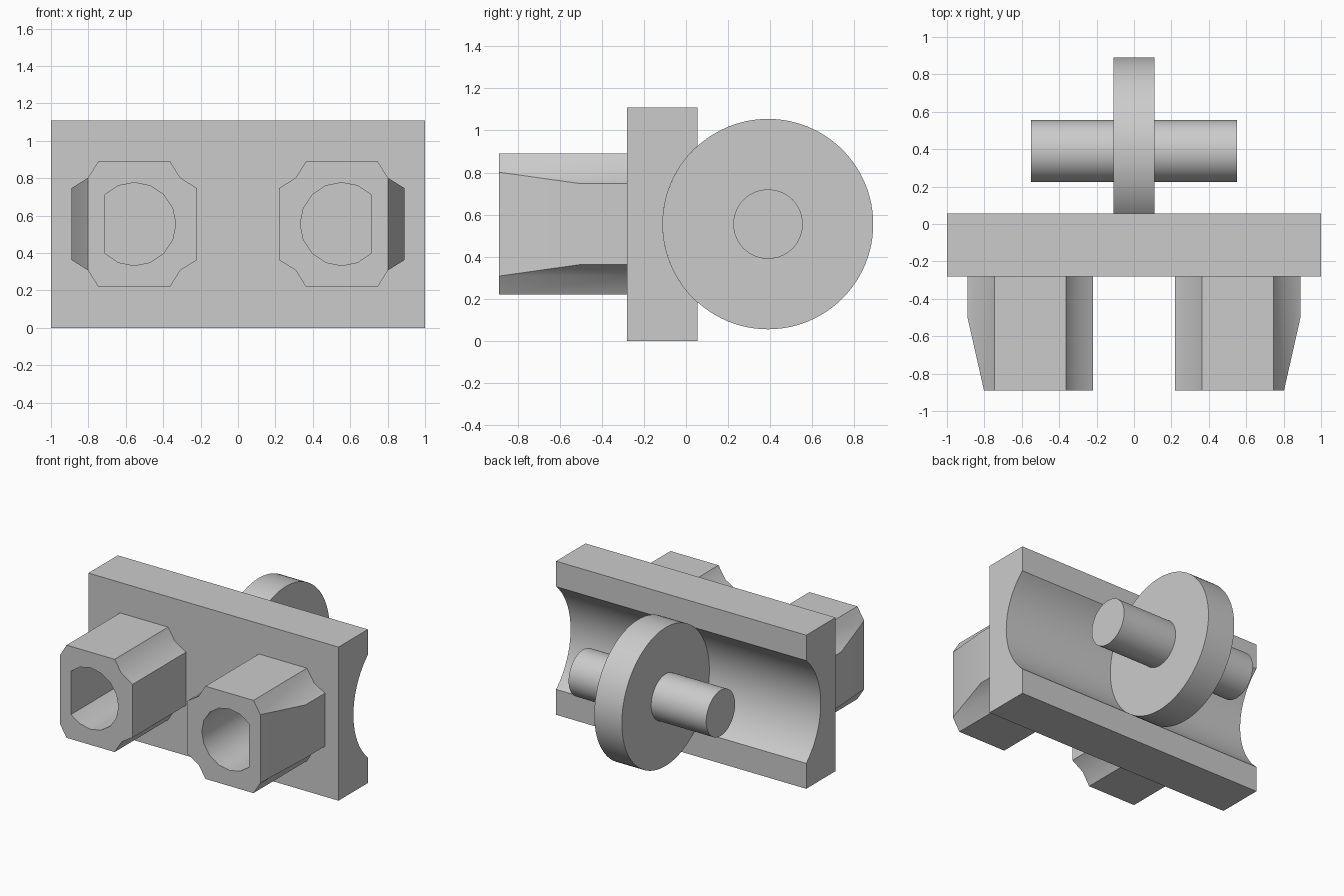
import bpy
import bmesh
from math import sin, cos, pi, asin, radians
from mathutils import Vector

cube = bpy.data.objects.get("Cube")
if cube:
    bpy.data.objects.remove(cube, do_unlink=True)

grey = bpy.data.materials.new("light_grey")
grey.use_nodes = True
GREY = (0.6, 0.6, 0.6, 1)
grey.diffuse_color = GREY
grey.node_tree.nodes["Principled BSDF"].inputs["Base Color"].default_value = GREY

MID_Z = 0.555      # height of every axis
WHEEL_Y = 0.39
WHEEL_R = 0.5
PLATE_FRONT, PLATE_BACK = -0.28, 0.055
PEG_FRONT = -0.89
PEG_X = 0.555


def prism(name, profile, axis, start, end, taper=None):
    """Extrude a closed profile along x (profile in y, z) or y (profile in x, z)."""
    bm = bmesh.new()
    if axis == "x":
        pts, move = [(start, u, v) for u, v in profile], Vector((end - start, 0, 0))
    else:
        pts, move = [(u, start, v) for u, v in profile], Vector((0, end - start, 0))
    face = bm.faces.new([bm.verts.new(p) for p in pts])
    new = bmesh.ops.extrude_face_region(bm, geom=[face], use_keep_orig=True)["geom"]
    bmesh.ops.translate(bm, vec=move, verts=[g for g in new if isinstance(g, bmesh.types.BMVert)])
    if taper:
        point, normal = taper
        bmesh.ops.bisect_plane(bm, geom=bm.verts[:] + bm.edges[:] + bm.faces[:], dist=0.0005,
                               plane_co=point, plane_no=normal, clear_outer=True)
        bmesh.ops.holes_fill(bm, edges=[e for e in bm.edges if e.is_boundary], sides=0)
    bmesh.ops.recalc_face_normals(bm, faces=bm.faces)
    mesh = bpy.data.meshes.new(name)
    bm.to_mesh(mesh)
    bm.free()
    mesh.materials.append(grey)
    obj = bpy.data.objects.new(name, mesh)
    bpy.context.collection.objects.link(obj)
    return obj


def activate(obj):
    bpy.ops.object.select_all(action="DESELECT")
    obj.select_set(True)
    bpy.context.view_layer.objects.active = obj


def finish(obj):
    activate(obj)
    bpy.ops.object.shade_smooth_by_angle(angle=radians(30))


def circle(u, v, r, n):
    return [(u + r * cos(2 * pi * i / n), v + r * sin(2 * pi * i / n)) for i in range(n)]


# Plate with a round channel along its back
half = asin((WHEEL_R ** 2 - (WHEEL_Y - PLATE_BACK) ** 2) ** 0.5 / WHEEL_R)
channel = []
for i in range(33):
    a = -half + 2 * half * i / 32
    channel.append((WHEEL_Y - WHEEL_R * cos(a), MID_Z + WHEEL_R * sin(a)))
plate = [(PLATE_FRONT, 2 * MID_Z), (PLATE_FRONT, 0), (PLATE_BACK, 0)] + channel + [(PLATE_BACK, 2 * MID_Z)]
finish(prism("back_plate", plate, "x", -1, 1))

# Wheel and axle
finish(prism("wheel", circle(WHEEL_Y, MID_Z, WHEEL_R, 96), "x", -0.11, 0.11))
finish(prism("axle", circle(WHEEL_Y, MID_Z, 0.165, 64), "x", -0.55, 0.55))

# Hollow pegs: square with scooped corners, outer side tapering to the front
corner = [(0.335, 0.192), (0.247, 0.247), (0.192, 0.335)]
for side, name in ((1, "left_peg"), (-1, "right_peg")):
    outline = []
    for su, sv in ((1, 1), (-1, 1), (-1, -1), (1, -1)):
        pts = corner if su * sv > 0 else corner[::-1]
        outline += [(side * (PEG_X + su * u), MID_Z + sv * v) for u, v in pts]
    slope = Vector((side * 0.39, -0.088, 0)).normalized()
    peg = prism(name, outline, "y", PEG_FRONT, PLATE_FRONT,
                taper=(Vector((side * (PEG_X + 0.247), PEG_FRONT, 0)), slope))
    # Round bore with one flat on the outer side
    bore = [(side * (PEG_X + 0.222 * cos(a)), MID_Z + 0.222 * sin(a))
            for a in (pi / 8 * i for i in range(2, 15))]
    cutter = prism("bore_cutter", bore, "y", PEG_FRONT - 0.1, PLATE_FRONT + 0.1)
    cutter.hide_render = True
    cut = peg.modifiers.new("bore", "BOOLEAN")
    cut.operation, cut.solver, cut.object = "DIFFERENCE", "EXACT", cutter
    activate(peg)
    bpy.ops.object.modifier_apply(modifier="bore")
    bpy.data.objects.remove(cutter, do_unlink=True)
    finish(peg)
